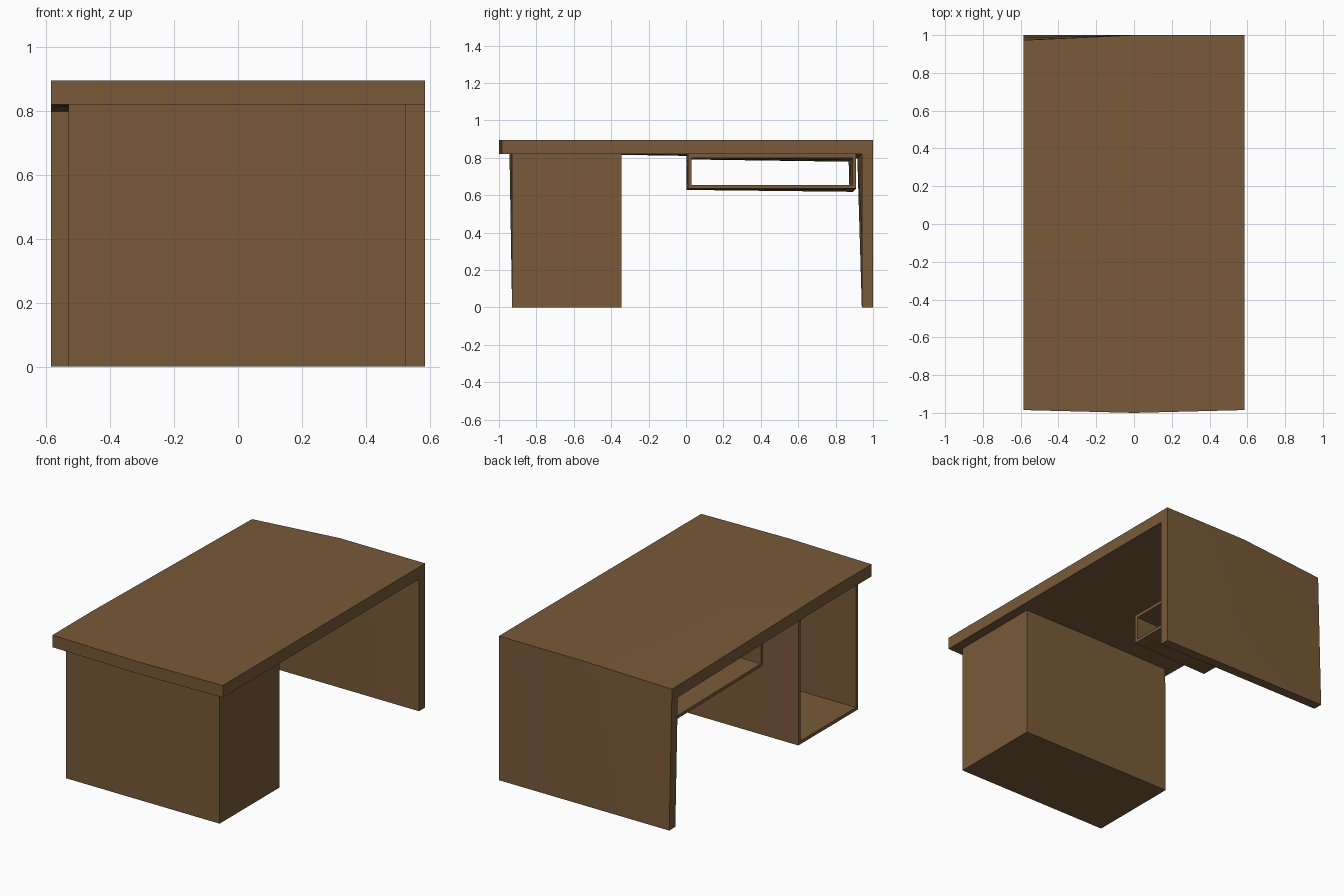
import bpy, bmesh
from mathutils import Vector

cube = bpy.data.objects.get("Cube")
if cube:
    bpy.data.objects.remove(cube, do_unlink=True)

# Wood colour
wood = bpy.data.materials.new("brown_wood")
wood.use_nodes = True
colour = (0.19, 0.102, 0.041, 1)
wood.diffuse_color = colour
wood.node_tree.nodes["Principled BSDF"].inputs["Base Color"].default_value = colour

HALF, TOP, UNDER = 0.585, 0.895, 0.82


def warp(p):
    """Aged-wood warp: one back corner sags, the front edge bows out."""
    h = p.z / TOP
    u = min(max(-p.x / HALF, 0), 1)
    v = min(max((p.y + 0.6) / 1.6, 0), 1)
    bow = 0.015 * (1 - abs(p.x) / HALF) if p.y < -0.5 else 0
    return Vector((p.x, p.y - (0.027 * u * v + bow) * h, p.z - 0.028 * u * v * h))


def finish(name, bm):
    for vert in bm.verts:
        vert.co = warp(vert.co)
    bmesh.ops.recalc_face_normals(bm, faces=bm.faces)
    mesh = bpy.data.meshes.new(name)
    bm.to_mesh(mesh)
    bm.free()
    mesh.materials.append(wood)
    obj = bpy.data.objects.new(name, mesh)
    bpy.context.collection.objects.link(obj)
    bpy.ops.object.select_all(action='DESELECT')
    obj.select_set(True)
    bpy.context.view_layer.objects.active = obj
    bpy.ops.object.shade_smooth_by_angle(angle=0.5)


def board(name, lo, hi, cuts):
    """Solid board, divided where it bends."""
    lo, hi = Vector(lo), Vector(hi)
    bm = bmesh.new()
    bmesh.ops.create_cube(bm, size=1)
    for vert in bm.verts:
        vert.co = (lo + hi) / 2 + vert.co * (hi - lo)
    for axis, place in cuts:
        normal = Vector((axis == 'x', axis == 'y', axis == 'z'))
        bmesh.ops.bisect_plane(bm, geom=bm.verts[:] + bm.edges[:] + bm.faces[:],
                               plane_co=normal * place, plane_no=normal)
    finish(name, bm)


def hollow_box(name, xs, y0, y1, z0, z1, t, closed):
    """Rectangular sleeve along x, optionally closed at its last end."""
    bm = bmesh.new()

    def ring(x, inset):
        a, b, c, d = y0 + inset, y1 - inset, z0 + inset, z1 - inset
        return [bm.verts.new((x, y, z)) for y, z in ((a, c), (b, c), (b, d), (a, d))]

    def bridge(r, s):
        for i in range(4):
            j = (i + 1) % 4
            bm.faces.new((r[i], r[j], s[j], s[i]))

    outer = [ring(x, 0) for x in xs]
    inner = [ring(x, t) for x in xs[:-1]]
    inner.append(ring(xs[-1] - (t if closed else 0), t))
    for rings in (outer, inner):
        for r, s in zip(rings, rings[1:]):
            bridge(r, s)
    bridge(outer[0], inner[0])
    if closed:
        bm.faces.new(outer[-1])
        bm.faces.new(inner[-1])
    else:
        bridge(outer[-1], inner[-1])
    finish(name, bm)


# Desktop and the full-width back leg
board("desktop", (-HALF, -0.985, UNDER), (HALF, 1, TOP),
      (('x', 0), ('y', -0.6), ('y', -0.3), ('y', 0)))
board("back_leg_panel", (-HALF, 0.94, 0), (HALF, 1, UNDER), (('x', 0), ('z', 0.4)))

# Front cabinet, open on one side, and the keyboard shelf under the top
hollow_box("front_cabinet", (-0.53, 0, 0.525), -0.93, -0.345, 0, UNDER, 0.02, True)
hollow_box("under_shelf", (-0.53, -0.27, 0), 0.01, 0.91, 0.635, UNDER, 0.02, False)
